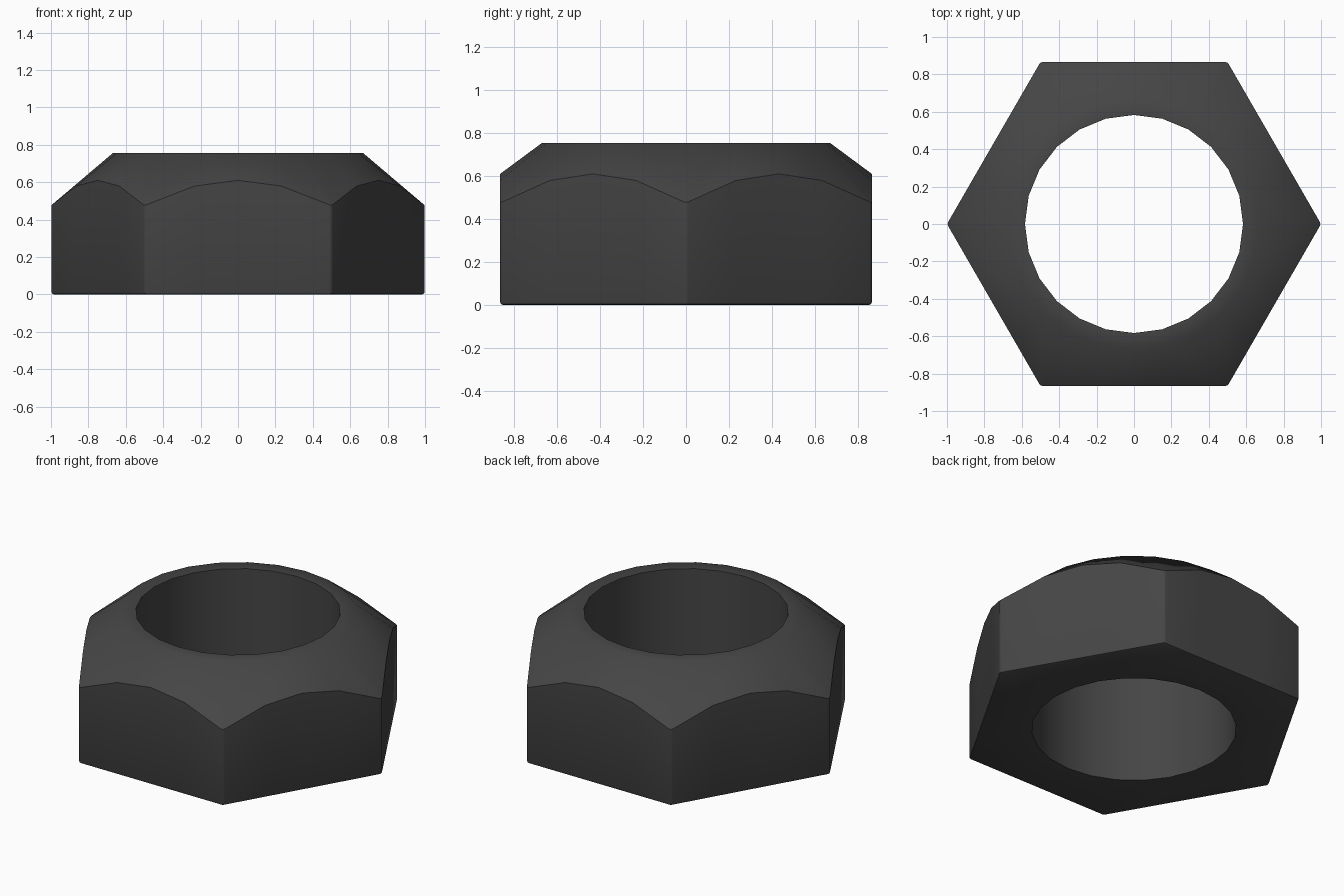
import bpy, bmesh
from math import cos, sin, pi, radians

if "Cube" in bpy.data.objects:
    bpy.data.objects.remove(bpy.data.objects["Cube"])

N = 24            # sides of the bore and chamfer
APO = 0.866       # centre to flat
H = 0.755

bm = bmesh.new()


def hex_radius(a):
    # distance from centre to the hexagon outline (corners at 0, 60, ... degrees)
    return APO / cos((a % (pi / 3)) - pi / 6)


def ring(radius, height):
    vs = []
    for i in range(N):
        a = 2 * pi * i / N
        r = radius(a)
        vs.append(bm.verts.new((r * cos(a), r * sin(a), height(r))))
    return vs


def chamfer_z(r):
    # cone height where it meets the flats: 0.61 mid-flat down to 0.475 at corners
    return 0.61 - (r - APO) / (1 - APO) * 0.135


# closed ring section: outer base, chamfer line, top rim, bore top, bore base
rings = [
    ring(hex_radius, lambda r: 0.0),
    ring(hex_radius, chamfer_z),
    ring(lambda a: 0.67, lambda r: H),
    ring(lambda a: 0.583, lambda r: H),
    ring(lambda a: 0.583, lambda r: 0.0),
]
for k in range(len(rings)):
    lo, hi = rings[k], rings[(k + 1) % len(rings)]
    for i in range(N):
        j = (i + 1) % N
        bm.faces.new((lo[i], lo[j], hi[j], hi[i]))
bmesh.ops.recalc_face_normals(bm, faces=bm.faces)

# slightly rounded corners and base edge
edges = []
for i in range(N):
    edges.append(bm.edges.get((rings[0][i], rings[0][(i + 1) % N])))
    if i % 4 == 0:
        edges.append(bm.edges.get((rings[0][i], rings[1][i])))
bmesh.ops.bevel(bm, geom=edges, offset=0.012, segments=2, profile=0.5,
                affect='EDGES', clamp_overlap=True)

mesh = bpy.data.meshes.new("hex_nut")
bm.to_mesh(mesh)
bm.free()
nut = bpy.data.objects.new("hex_nut", mesh)
bpy.context.collection.objects.link(nut)

# dark steel
mat = bpy.data.materials.new("dark_steel")
mat.diffuse_color = (0.06, 0.06, 0.06, 1)
mat.use_nodes = True
mat.node_tree.nodes["Principled BSDF"].inputs["Base Color"].default_value = mat.diffuse_color
mesh.materials.append(mat)

bpy.context.view_layer.objects.active = nut
nut.select_set(True)
bpy.ops.object.shade_smooth_by_angle(angle=radians(40))
